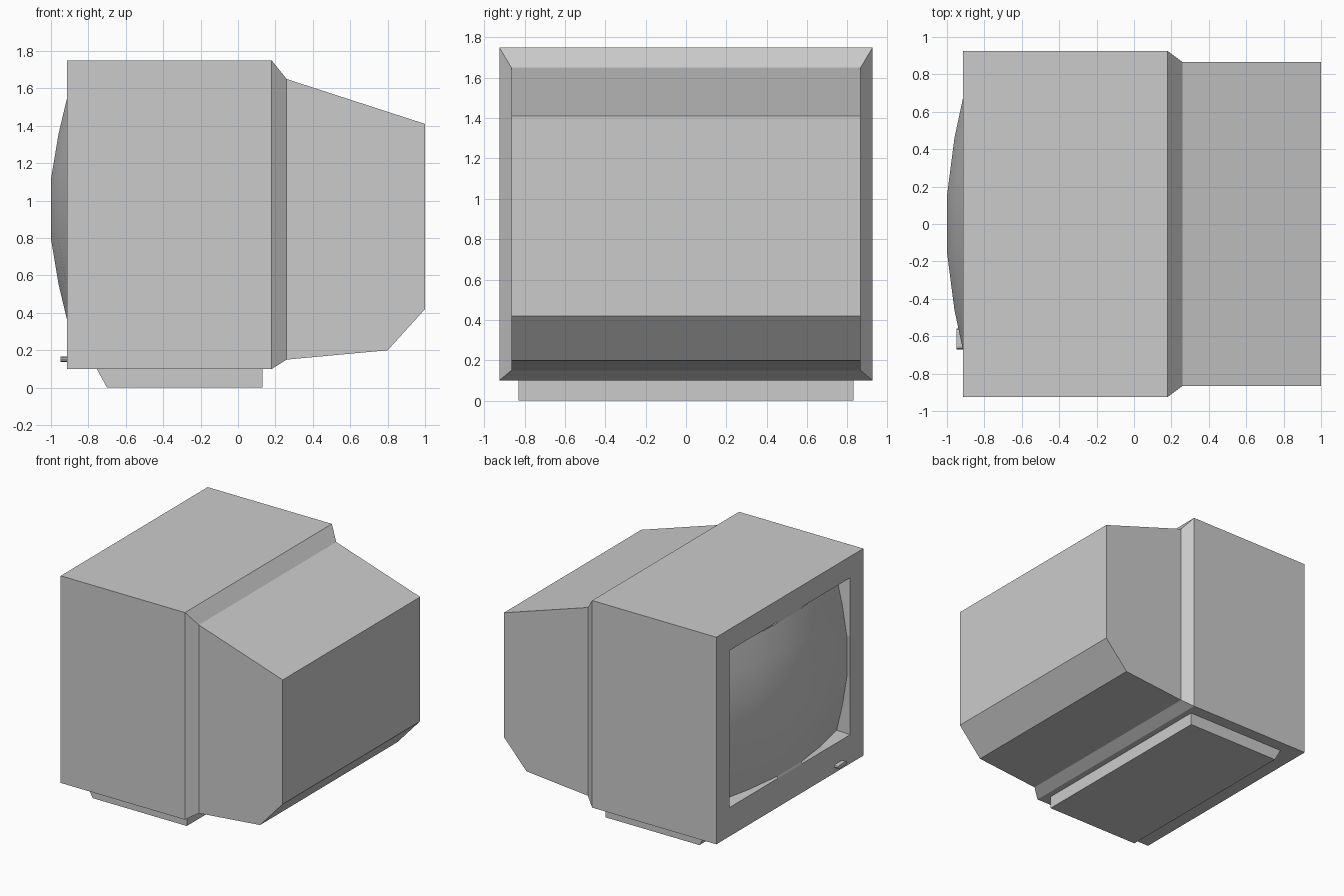
import bpy, bmesh, math

if "Cube" in bpy.data.objects:
    bpy.data.objects.remove(bpy.data.objects["Cube"])


def finish(bm, name, smooth=False):
    bmesh.ops.recalc_face_normals(bm, faces=bm.faces)
    me = bpy.data.meshes.new(name)
    bm.to_mesh(me)
    bm.free()
    ob = bpy.data.objects.new(name, me)
    bpy.context.collection.objects.link(ob)
    if smooth:
        bpy.ops.object.select_all(action='DESELECT')
        ob.select_set(True)
        bpy.context.view_layer.objects.active = ob
        bpy.ops.object.shade_smooth_by_angle(angle=math.radians(30))
    return ob


def prism(name, profile, half_y):
    """Extrude an x-z profile symmetrically along y."""
    bm = bmesh.new()
    a, b = [[bm.verts.new((x, s * half_y, z)) for x, z in profile] for s in (-1, 1)]
    bm.faces.new(a)
    bm.faces.new(b[::-1])
    for i in range(len(a)):
        j = (i + 1) % len(a)
        bm.faces.new((a[i], a[j], b[j], b[i]))
    return finish(bm, name)


def rect(bm, x, hy, z0, z1):
    return [bm.verts.new((x, y, z)) for y, z in ((-hy, z0), (hy, z0), (hy, z1), (-hy, z1))]


def mirrored(values):
    return [-v for v in reversed(values)] + values


# Bulged screen grid: positions along each axis and how far the glass falls back
FRONT, MID_Z = -0.915, 0.955
Y = mirrored([0.15, 0.46, 0.74])
Z = [MID_Z + v for v in mirrored([0.16, 0.40, 0.61])]
DROP_Y = [0.10, 0.04, 0, 0, 0.04, 0.10]
DROP_Z = [0.09, 0.04, 0, 0, 0.04, 0.09]
N = 5


def glass(i, j):
    return (-1.0 + DROP_Y[i] + DROP_Z[j], Y[i], Z[j])


# Screen
bm = bmesh.new()
g = [[bm.verts.new(glass(i, j)) for j in range(N + 1)] for i in range(N + 1)]
for i in range(N):
    for j in range(N):
        bm.faces.new((g[i][j], g[i + 1][j], g[i + 1][j + 1], g[i][j + 1]))
finish(bm, "screen", True)

# Cabinet: lofted shell, front frame and recess running back to the glass edge
bm = bmesh.new()
outer = rect(bm, FRONT, 0.925, 0.10, 1.75)
loops = [outer, rect(bm, 0.18, 0.925, 0.10, 1.75), rect(bm, 0.26, 0.865, 0.15, 1.65)]
for a, b in zip(loops, loops[1:]):
    for k in range(4):
        m = (k + 1) % 4
        bm.faces.new((a[k], a[m], b[m], b[k]))
border = ([(i, 0) for i in range(N)] + [(N, j) for j in range(N)]
          + [(i, N) for i in range(N, 0, -1)] + [(0, j) for j in range(N, 0, -1)])
rim = [bm.verts.new(glass(i, j)) for i, j in border]
opening = [bm.verts.new((FRONT, Y[i] * 0.76 / 0.74, MID_Z + (Z[j] - MID_Z) * 0.625 / 0.61))
           for i, j in border]
for k in range(4 * N):
    m = (k + 1) % (4 * N)
    bm.faces.new((opening[k], opening[m], rim[m], rim[k]))
for k in range(4):
    side = [opening[(k * N + s) % (4 * N)] for s in range(N + 1)]
    bm.faces.new([outer[k], outer[(k + 1) % 4]] + side[::-1])
finish(bm, "cabinet")

# Rear housing and foot
prism("rear_housing", [(0.26, 0.15), (0.80, 0.20), (1.0, 0.42), (1.0, 1.41), (0.26, 1.65)], 0.865)
prism("foot", [(-0.70, 0), (0.13, 0), (0.13, 0.10), (-0.755, 0.10)], 0.83)

# Power button: pill-shaped peg
bm = bmesh.new()
hy, r = 0.055, 0.014
pts = []
for s in (1, -1):
    for k in range(5):
        t = math.radians(-90 + 45 * k)
        pts.append((s * (hy - r + r * math.cos(t)), s * r * math.sin(t)))
face = bm.faces.new([bm.verts.new((-0.95, -0.615 + y, 0.152 + z)) for y, z in pts])
ext = bmesh.ops.extrude_face_region(bm, geom=[face], use_keep_orig=True)
bmesh.ops.translate(bm, vec=(0.04, 0, 0),
                    verts=[v for v in ext["geom"] if isinstance(v, bmesh.types.BMVert)])
finish(bm, "power_button")
